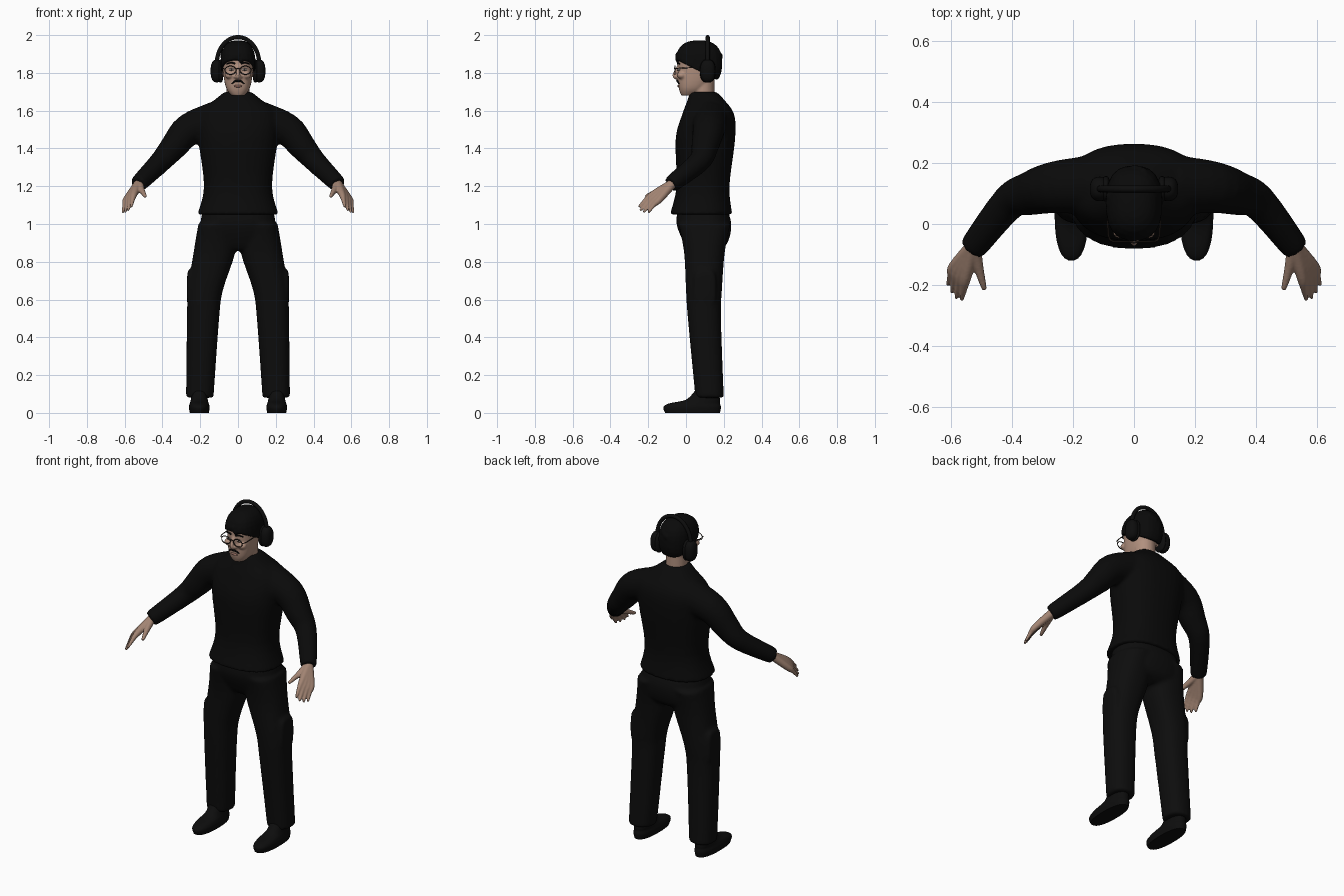
import bpy, bmesh, math, random
from mathutils import Vector, Quaternion

random.seed(4)
default_cube = bpy.data.objects.get("Cube")
if default_cube:
    bpy.data.objects.remove(default_cube)


def material(name, colour):
    made = bpy.data.materials.new(name)
    made.use_nodes = True
    made.diffuse_color = (*colour, 1)
    shader = made.node_tree.nodes["Principled BSDF"]
    shader.inputs["Base Color"].default_value = made.diffuse_color
    shader.inputs["Roughness"].default_value = .8
    return made


def black(name, tone=.004):
    return material(name, (tone, tone, tone))


knit, cloth, leather = black("black knit", .003), black("black cloth"), black("black leather")
dark_hair, plastic = black("black hair", .003), black("black plastic")
face_skin = material("face skin", (.44, .28, .21))
hand_skin = material("hand skin", (.36, .23, .17))
lip_red = material("lip", (.28, .14, .11))
eye_white = material("eye white", (.5, .45, .42))
brown_wire = material("brown wire", (.03, .02, .015))


def curve_through(rows, steps=4):
    """Smooth curve through rows of any number of values."""
    rows = [Vector(row) for row in rows]
    result = []
    for i in range(len(rows) - 1):
        start, end = rows[i], rows[i + 1]
        leave = (end - rows[max(i - 1, 0)]) / 2
        arrive = (rows[min(i + 2, len(rows) - 1)] - start) / 2
        for step in range(steps):
            t = step / steps
            ease = t * t * (3 - 2 * t)
            result.append(start + (end - start) * ease
                          + leave * t * (1 - t) ** 2 - arrive * t * t * (1 - t))
    return result + [rows[-1]]


def ring(centre, width, depth, turn=Quaternion(), power=2, count=32):
    """Rounded-square cross-section around a centre."""
    points = []
    for i in range(count):
        angle = math.tau * i / count
        x, y = math.cos(angle), math.sin(angle)
        size = (abs(x) ** power + abs(y) ** power) ** (-1 / power)
        points.append(Vector(centre) + turn @ Vector((x * size * width, y * size * depth, 0)))
    return points


def loft(bm, rings):
    """Closed skin through the rings."""
    loops = [[bm.verts.new(point) for point in points] for points in rings]
    for lower, upper in zip(loops, loops[1:]):
        for i in range(len(lower)):
            bm.faces.new((lower[i - 1], lower[i], upper[i], upper[i - 1]))
    bm.faces.new(loops[0])
    bm.faces.new(loops[-1])


def stack(bm, rows, centre=0, power=2.4):
    """Upright form; each row is height, half width, front and back."""
    loft(bm, [ring((centre, (front + back) / 2, height), half, (back - front) / 2, power=power)
              for height, half, front, back in curve_through(rows)])


def tube(bm, points, start, end, side=1):
    """Round limb whose radius changes evenly from start to end."""
    path = curve_through([(p[0] * side, p[1], p[2]) for p in points])
    last = len(path) - 1
    tangents = [path[min(i + 1, last)] - path[max(i - 1, 0)] for i in range(last + 1)]
    turn = tangents[0].to_track_quat('Z', 'Y')
    rings = []
    for i, point in enumerate(path):
        turn = tangents[max(i - 1, 0)].rotation_difference(tangents[i]) @ turn
        radius = start + (end - start) * i / last
        rings.append(ring(point, radius, radius, turn, count=16))
    loft(bm, rings)


def ball(bm, centre, scale, power=2, side=1):
    """Ellipsoid, boxier with a higher power."""
    made = bmesh.ops.create_uvsphere(bm, u_segments=24, v_segments=16, radius=1)
    for vert in made["verts"]:
        size = sum(abs(part) ** power for part in vert.co) ** (-1 / power)
        x, y, z = (c + s * part * size for c, s, part in zip(centre, scale, vert.co))
        vert.co = (x * side, y, z)


def finish(name, bm, colour, voxel=None, soften=3):
    """Make the object, merging overlapping pieces if a voxel size is given."""
    bmesh.ops.recalc_face_normals(bm, faces=bm.faces)
    mesh = bpy.data.meshes.new(name)
    bm.to_mesh(mesh)
    bm.free()
    mesh.polygons.foreach_set("use_smooth", [True] * len(mesh.polygons))
    mesh.set_sharp_from_angle(angle=math.radians(50))
    mesh.materials.append(colour)
    part = bpy.data.objects.new(name, mesh)
    bpy.context.collection.objects.link(part)
    if voxel:
        merge = part.modifiers.new("merge", 'REMESH')
        merge.mode, merge.voxel_size, merge.use_smooth_shade = 'VOXEL', voxel, True
        relax = part.modifiers.new("relax", 'SMOOTH')
        relax.factor, relax.iterations = .5, soften


sides = {"left": 1, "right": -1}

# Sweater: torso and sleeves merged
bm = bmesh.new()
stack(bm, [(1.05, .215, -.085, .245), (1.2, .18, -.05, .23), (1.45, .21, -.055, .26),
           (1.58, .21, -.02, .255), (1.66, .12, .01, .2), (1.7, .07, .02, .16)])
for side in sides.values():
    tube(bm, [(.12, .13, 1.55), (.26, .12, 1.5), (.34, .1, 1.41),
              (.41, .07, 1.33), (.53, -.08, 1.21)], .1, .045, side)
finish("sweater", bm, knit, .011, 5)

# Trousers: pelvis, legs and thigh pockets
bm = bmesh.new()
stack(bm, [(1.1, .18, -.04, .21), (1, .2, -.05, .24), (.9, .2, -.01, .22), (.86, .1, .02, .17)])
for side in sides.values():
    leg = [(1, .01, .21, -.04, .235), (.85, .015, .235, -.01, .205), (.65, .08, .265, 0, .19),
           (.5, .1, .27, .01, .185), (.08, .13, .275, .05, .2)]
    loft(bm, [ring((side * (inner + outer) / 2, (front + back) / 2, height),
                   (outer - inner) / 2, (back - front) / 2, power=2.4)
              for height, inner, outer, front, back in curve_through(leg)])
    ball(bm, (.25, .1, .66), (.02, .06, .1), 4, side)
finish("trousers", bm, cloth, .011)

# Shoes
for name, side in sides.items():
    bm = bmesh.new()
    stack(bm, [(0, .05, -.11, .18), (.03, .055, -.12, .185), (.05, .05, -.09, .18),
               (.07, .045, 0, .18), (.12, .04, .05, .17)], side * .205)
    finish(name + "_shoe", bm, leather)

# Hands: fingers fan out from the wrist and merge into a palm
wrist = Vector((.525, -.07, 1.215))
first_knuckle, last_knuckle = Vector((.55, -.17, 1.16)), Vector((.59, -.14, 1.13))
first_tip, last_tip = Vector((.565, -.25, 1.09)), Vector((.61, -.2, 1.06))
for name, side in sides.items():
    bm = bmesh.new()
    for finger in range(4):
        spread = finger / 3
        knuckle = first_knuckle.lerp(last_knuckle, spread)
        tip = first_tip.lerp(last_tip, spread)
        tip += (tip - knuckle) * math.sin(math.pi * spread) * .15
        bend = (knuckle + tip) / 2 + Vector((0, 0, .006))
        tube(bm, [wrist, knuckle, bend, tip], .025, .006, side)
    tube(bm, [wrist, (.51, -.14, 1.18), (.49, -.215, 1.145)], .025, .008, side)
    finish(name + "_hand", bm, hand_skin, .005, 2)

# Head with neck, nose, cheeks and ears
eye = Vector((.035, -.038, 1.818))
ear = Vector((.112, .115, 1.81))
bm = bmesh.new()
stack(bm, [(1.68, .035, -.025, .05), (1.72, .063, -.038, .11), (1.8, .078, -.042, .16),
           (1.9, .08, -.04, .175), (1.95, .05, 0, .13)])
stack(bm, [(1.64, .06, .03, .15), (1.78, .06, .03, .15)], power=2)
tube(bm, [(0, -.04, 1.835), (0, -.062, 1.787), (0, -.045, 1.775)], .008, .014)
for side in sides.values():
    ball(bm, ear - Vector((.03, .01, 0)), (.012, .025, .035), side=side)
    ball(bm, eye + Vector((.01, .015, -.03)), (.025, .025, .02), side=side)
    ball(bm, (.013, -.045, 1.78), (.01, .012, .008), side=side)
finish("head", bm, face_skin, .006, 2)

# Hair: cap cut on a slope from fringe to nape, with loose tufts
crown = Vector((0, .068, 1.85))
bm = bmesh.new()
ball(bm, crown, (.092, .123, .122), 2.6)
bmesh.ops.bisect_plane(bm, geom=bm.verts[:] + bm.edges[:] + bm.faces[:],
                       plane_co=(0, -.05, 1.87), plane_no=(0, 1, 2), clear_inner=True)
bmesh.ops.holes_fill(bm, edges=[edge for edge in bm.edges if edge.is_boundary])
for tuft in range(32):
    angle = math.tau * tuft / 32
    across, along = math.cos(angle), math.sin(angle)
    lift = random.uniform(.02, .04) if along < 0 else random.uniform(-.04, .06)
    ball(bm, crown + Vector((across * .082, along * .112, lift)), (.012, .014, .022))
finish("hair", bm, dark_hair, .006, 2)

# Headphones
bm = bmesh.new()
arch = [math.pi * i / 16 for i in range(17)]
tube(bm, [(ear.x * math.cos(a), ear.y, 1.85 + .139 * math.sin(a)) for a in arch], .011, .011)
finish("headband", bm, plastic)
for name, side in sides.items():
    bm = bmesh.new()
    ball(bm, ear, (.033, .04, .06), 2.5, side)
    ball(bm, ear - Vector((.02, 0, 0)), (.015, .042, .062), 2.5, side)
    finish(name + "_ear_cup", bm, plastic)

# Mouth
bm = bmesh.new()
for side in sides.values():
    tube(bm, [(0, -.046, 1.758), (.018, -.045, 1.755), (.034, -.037, 1.742)], .006, .003, side)
finish("moustache", bm, dark_hair)
bm = bmesh.new()
ball(bm, (0, -.038, 1.73), (.022, .008, .007))
finish("lips", bm, lip_red)

# Eyes and brows
for name, side in sides.items():
    bm = bmesh.new()
    ball(bm, eye, (.014, .008, .007), side=side)
    finish(name + "_eye", bm, eye_white)
    bm = bmesh.new()
    ball(bm, eye - Vector((0, .006, 0)), (.006, .004, .006), side=side)
    finish(name + "_pupil", bm, brown_wire)
    bm = bmesh.new()
    brow = [eye + Vector(shift) for shift in ((-.02, -.006, .03), (0, -.005, .036), (.025, .004, .03))]
    tube(bm, brow, .005, .003, side)
    finish(name + "_eyebrow", bm, dark_hair)

# Spectacles: two rims, a bridge and temples
bm = bmesh.new()
wire = .0025
facing = Vector((0, -1, 0)).to_track_quat('Z', 'Y')
rim = ring(eye + Vector((.005, -.02, -.004)), .029, .022, facing)
for side in sides.values():
    tube(bm, rim + rim[:1], wire, wire, side)
    tube(bm, [(0, -.062, 1.825), (.012, -.058, 1.82)], wire, wire, side)
    tube(bm, [(.068, -.057, 1.82), (.084, -.035, 1.825), (.086, .09, 1.83)], wire, wire, side)
finish("spectacles", bm, brown_wire)
